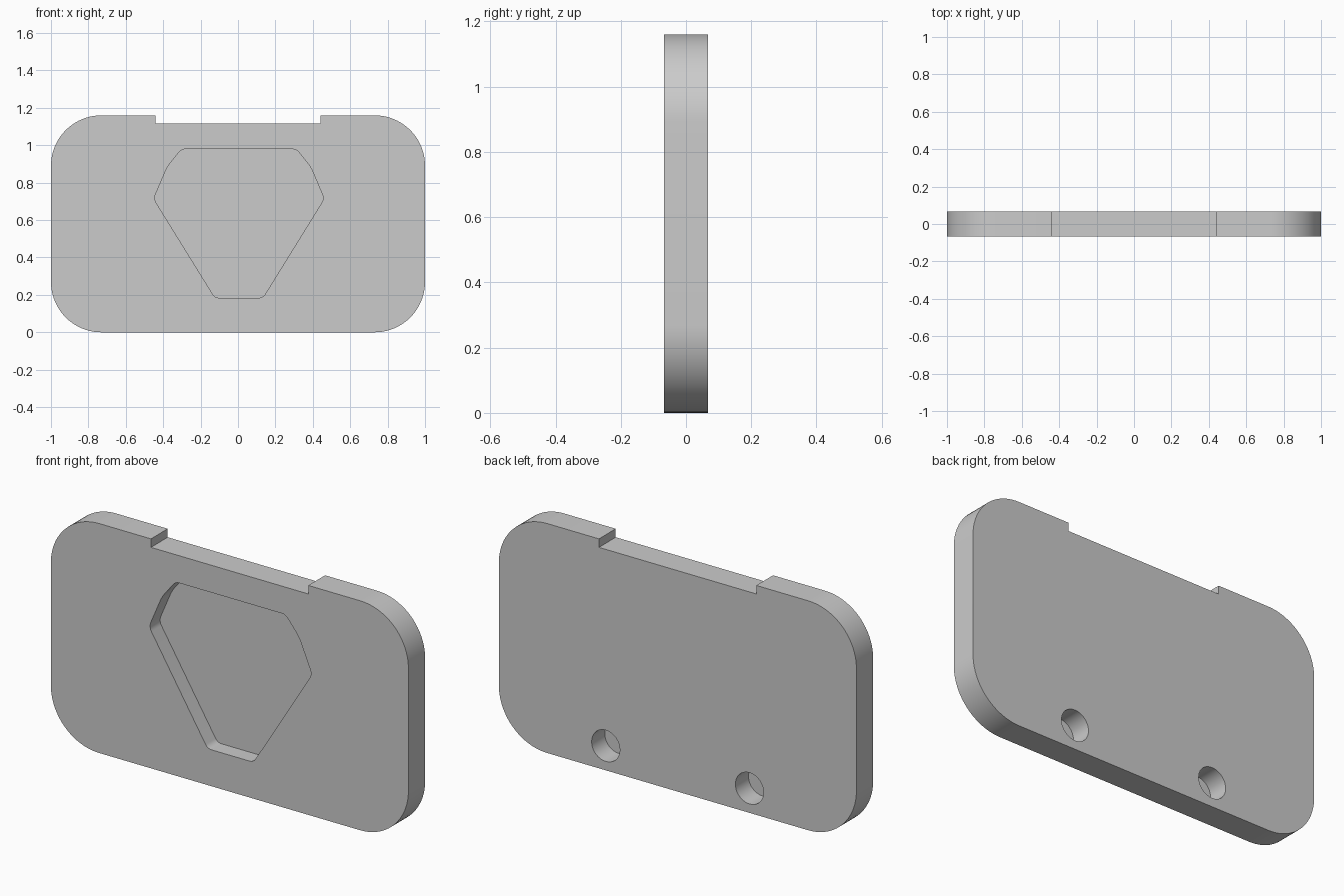
import bpy, bmesh, math
from mathutils import Vector

if "Cube" in bpy.data.objects:
    bpy.data.objects.remove(bpy.data.objects["Cube"], do_unlink=True)

HALF = 0.067      # half plate thickness
HEIGHT = 1.16

grey = bpy.data.materials.new("plain grey")
grey.use_nodes = True
grey.diffuse_color = (0.6, 0.6, 0.6, 1)
grey.node_tree.nodes["Principled BSDF"].inputs["Base Color"].default_value = (0.6, 0.6, 0.6, 1)


def rounded(corners, steps):
    """Round each (x, z, radius) corner of a closed outline."""
    points = []
    for i, (x, z, r) in enumerate(corners):
        c = Vector((x, z))
        a = (Vector(corners[i - 1][:2]) - c).normalized()
        b = (Vector(corners[(i + 1) % len(corners)][:2]) - c).normalized()
        if r == 0:
            points.append(c)
            continue
        half = a.angle(b) / 2
        centre = c + (a + b).normalized() * r / math.sin(half)
        start = c + a * r / math.tan(half) - centre
        end = c + b * r / math.tan(half) - centre
        sweep = start.angle_signed(end)
        for k in range(steps + 1):
            t = -sweep * k / steps
            points.append(centre + Vector((start.x * math.cos(t) - start.y * math.sin(t),
                                           start.x * math.sin(t) + start.y * math.cos(t))))
    return points


def prism(name, outline, y0, y1):
    """Extrude an x-z outline from y0 to y1."""
    bm = bmesh.new()
    face = bm.faces.new([bm.verts.new((p[0], y0, p[1])) for p in outline])
    new = bmesh.ops.extrude_face_region(bm, geom=[face])["geom"]
    verts = [g for g in new if isinstance(g, bmesh.types.BMVert)]
    bmesh.ops.translate(bm, verts=verts, vec=(0, y1 - y0, 0))
    bmesh.ops.recalc_face_normals(bm, faces=bm.faces)
    mesh = bpy.data.meshes.new(name)
    bm.to_mesh(mesh)
    bm.free()
    mesh.materials.append(grey)
    obj = bpy.data.objects.new(name, mesh)
    bpy.context.collection.objects.link(obj)
    return obj


# Plate with rounded corners and a shallow notch in the top edge
R, NOTCH_X, NOTCH_Z = 0.27, 0.44, 1.117
plate = prism("plate", rounded([
    (-1, 0, R), (1, 0, R), (1, HEIGHT, R),
    (NOTCH_X, HEIGHT, 0), (NOTCH_X, NOTCH_Z, 0),
    (-NOTCH_X, NOTCH_Z, 0), (-NOTCH_X, HEIGHT, 0),
    (-1, HEIGHT, R)], 20), -HALF, HALF)

# Shield-shaped pocket in the front
side = [(0.128, 0.184, 0.04), (0.456, 0.714, 0.05), (0.383, 0.885, 0.2), (0.307, 0.979, 0.04)]
shield = side + [(-x, z, r) for x, z, r in reversed(side)]
pocket = rounded(shield, 6)
cutters = [prism("pocket_cutter", [(p.x + 0.005, p.y) for p in pocket], -HALF - 0.05, -HALF + 0.08)]

# Two blind round holes in the back
for x in (-0.402, 0.402):
    ring = [(x + 0.079 * math.cos(math.tau * k / 40), 0.124 + 0.079 * math.sin(math.tau * k / 40))
            for k in range(40)]
    cutters.append(prism("hole_cutter", ring, HALF - 0.105, HALF + 0.05))

# Cut the recesses and discard the cutters
bpy.context.view_layer.objects.active = plate
for cutter in cutters:
    cutter.hide_render = True
    mod = plate.modifiers.new("cut", "BOOLEAN")
    mod.operation = "DIFFERENCE"
    mod.solver = "EXACT"
    mod.object = cutter
    bpy.ops.object.modifier_apply(modifier=mod.name)
    bpy.data.objects.remove(cutter, do_unlink=True)

bpy.ops.object.select_all(action="DESELECT")
plate.select_set(True)
bpy.ops.object.shade_smooth_by_angle(angle=math.radians(30))
